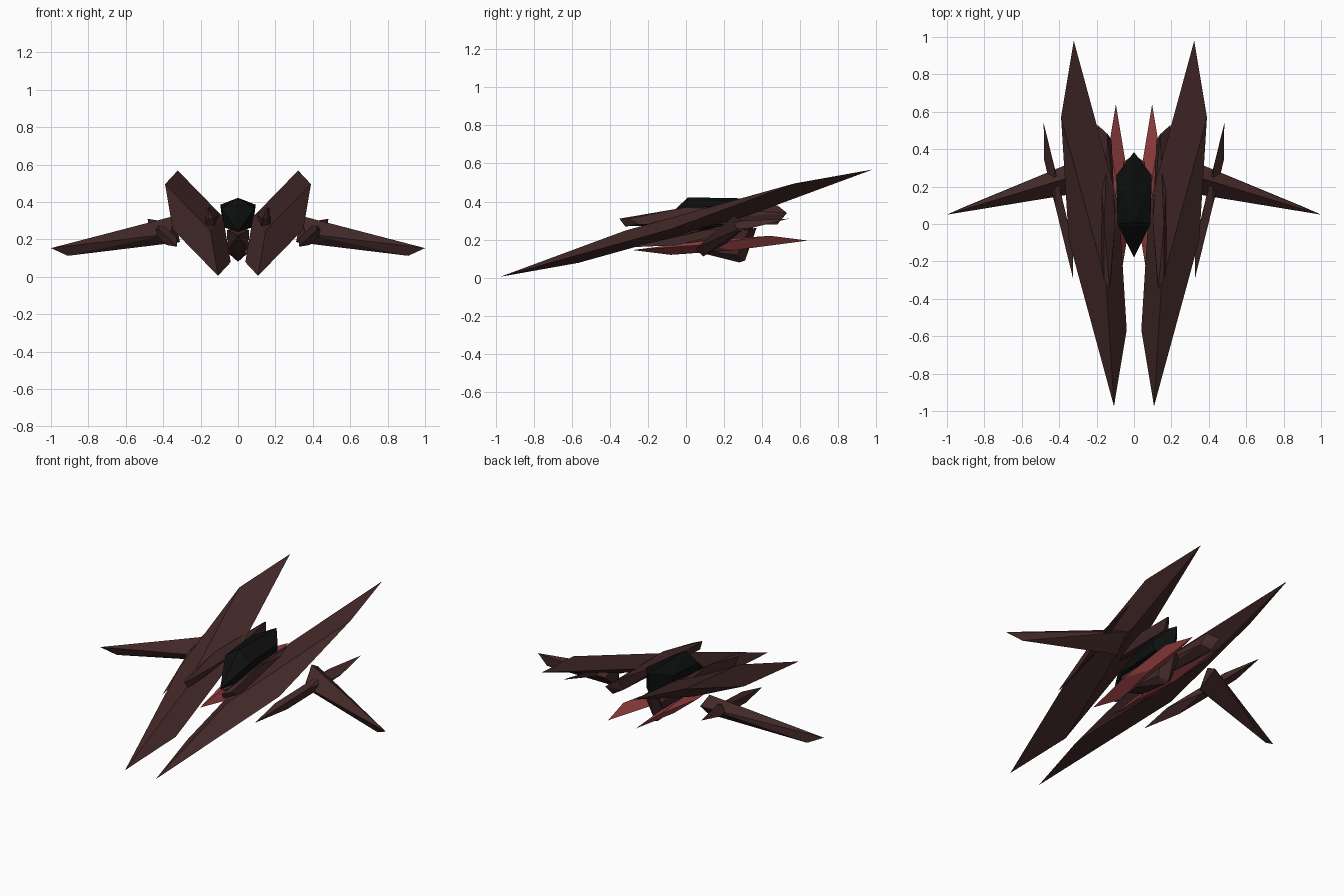
import bpy, bmesh
from mathutils import Vector

if "Cube" in bpy.data.objects:
    bpy.data.objects.remove(bpy.data.objects["Cube"])


def material(name, rgb):
    m = bpy.data.materials.new(name)
    m.diffuse_color = (*rgb, 1)
    m.use_nodes = True
    m.node_tree.nodes["Principled BSDF"].inputs["Base Color"].default_value = m.diffuse_color
    return m


BROWN = material("dark brown hull", (0.055, 0.021, 0.021))
RED = material("dull red", (0.30, 0.05, 0.052))
BLACK = material("black glass", (0.004, 0.005, 0.0045))


def hull(name, points, mat, mirror=True):
    """Convex faceted part, mirrored across x = 0."""
    bm = bmesh.new()
    for p in points:
        bm.verts.new(p)
    res = bmesh.ops.convex_hull(bm, input=bm.verts[:])
    loose = [v for v in bm.verts if not v.link_faces]
    bmesh.ops.delete(bm, geom=loose, context='VERTS')
    bmesh.ops.dissolve_limit(bm, angle_limit=0.01, verts=bm.verts[:], edges=bm.edges[:])
    bmesh.ops.recalc_face_normals(bm, faces=bm.faces[:])
    me = bpy.data.meshes.new(name)
    bm.to_mesh(me)
    bm.free()
    me.materials.append(mat)
    ob = bpy.data.objects.new(name, me)
    bpy.context.collection.objects.link(ob)
    if mirror:
        mod = ob.modifiers.new("Mirror", 'MIRROR')
        mod.use_mirror_merge = False
    return ob


def shard(name, rear, front, side_a, side_b, mat):
    """Sheared box stretched between two opposite corners."""
    a, c, b, f = map(Vector, (rear, front, side_a, side_b))
    g = a + (c - a) - (b - a) - (f - a)
    s = a + c
    hull(name, [a, b, f, g, c, s - b, s - f, s - g], mat)


def both(points):
    return [p for x, y, z in points for p in ((x, y, z), (-x, y, z))]


# Long main blades
shard("main_blade", (.322, .98, .568), (.107, -.975, .005),
      (.39, .57, .495), (.08, .09, .32), BROWN)

# Red lower fins
shard("lower_fin", (.097, .64, .195), (.07, -.28, .145),
      (.13, .44, .22), (.04, .30, .17), RED)

# Slim outer spikes
shard("outer_spike", (.483, .54, .31), (.325, -.295, .16),
      (.48, .34, .26), (.425, .30, .30), BROWN)

# Pods lying on the blades
hull("pod", [(.195, .53, .34), (.14, .48, .38), (.12, .45, .31), (.175, .48, .28),
             (.10, .02, .33), (.16, 0, .37),
             (.13, -.35, .31), (.17, -.25, .28), (.125, -.32, .27), (.16, -.30, .31)], BROWN)

# Swept wings
hull("wing", [(1, .05, .153), (.91, .09, .112), (.33, .33, .28),
              (.34, .25, .325), (.36, .155, .23), (.31, .22, .185)], BROWN)

# Canopy
hull("canopy", [(0, .01, .422), (0, .385, .415), (0, -.18, .24), (0, .35, .25)] +
     both([(.095, .26, .385), (.088, 0, .365), (.07, -.02, .262), (.08, .28, .27)]),
     BLACK, mirror=False)

# Body under the canopy
hull("body", [(0, -.15, .22), (0, .28, .08), (0, .31, .09), (0, .37, .26)] +
     both([(.06, -.04, .25), (.055, .02, .145), (.045, .27, .12), (.06, .33, .25)]),
     BROWN, mirror=False)
